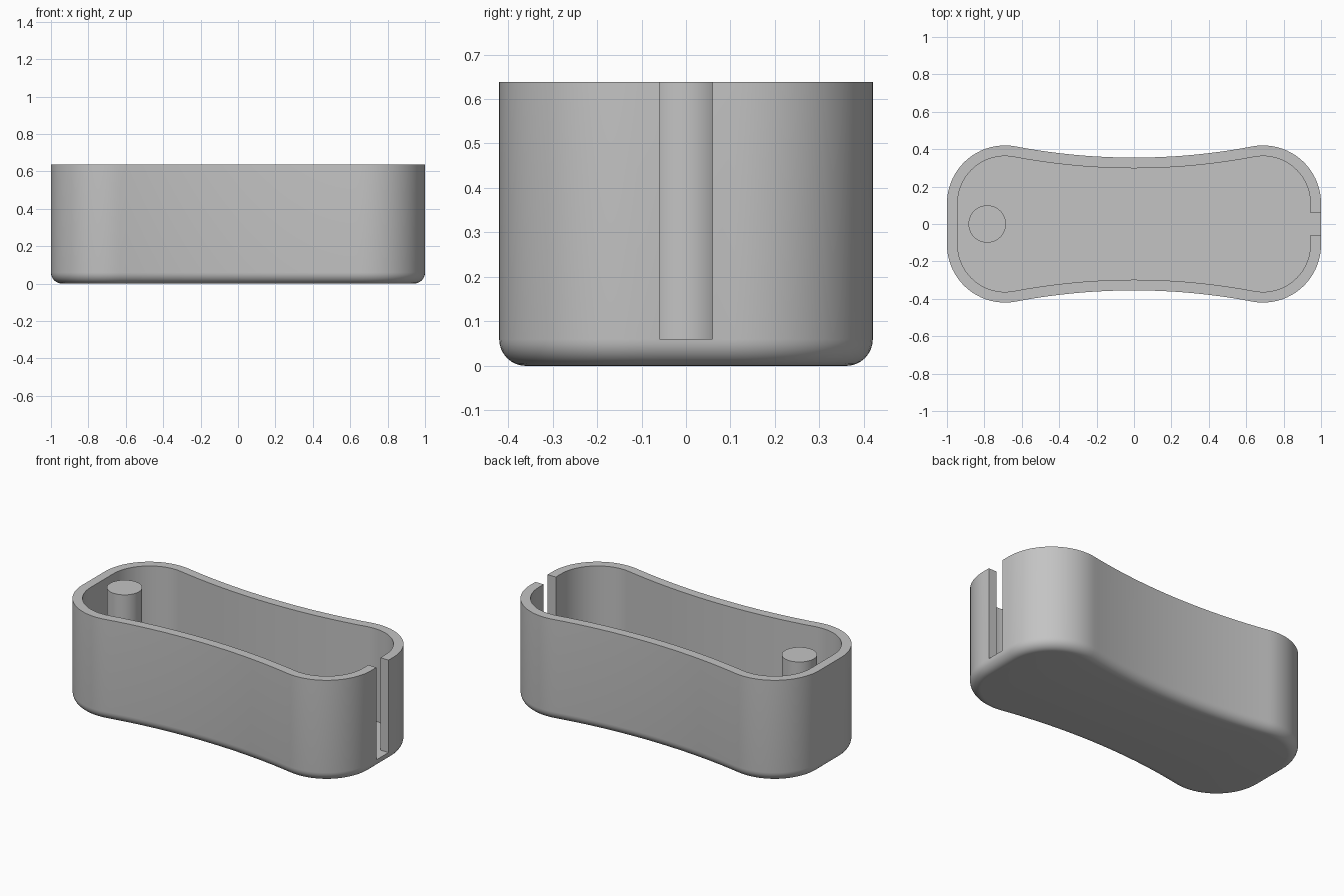
import bpy, bmesh
from math import sin, cos, asin, pi, radians

cube = bpy.data.objects.get("Cube")
if cube:
    bpy.data.objects.remove(cube, do_unlink=True)

HEIGHT, WALL, FILLET, FLOOR = 0.638, 0.057, 0.06, 0.06
CX, CY, R = 0.69, 0.11, 0.31      # corner arc centre and radius
WAIST = 0.355                     # half depth at the middle
SLOT = 0.06                       # half width of the slot

# Radius of the waist arc that meets the corner arcs tangentially
k = WAIST - CY
BIG = (CX**2 + k**2 - R**2) / (2 * (R - k))
SWEEP = asin(CX / (BIG + R))

grey = bpy.data.materials.new("plain_grey")
grey.use_nodes = True
colour = (0.55, 0.55, 0.55, 1)
grey.diffuse_color = colour
grey.node_tree.nodes["Principled BSDF"].inputs["Base Color"].default_value = colour


def outline(d):
    """Waisted outline moved inwards by d, counter-clockwise from the slot."""
    q = [(CX + R - d, SLOT)]
    n = 20
    for i in range(n + 1):
        a = (pi / 2 + SWEEP) * i / n
        q.append((CX + (R - d) * cos(a), CY + (R - d) * sin(a)))
    for i in range(1, n + 1):
        a = SWEEP * (1 - i / n)
        q.append(((BIG + d) * sin(a), WAIST + BIG - (BIG + d) * cos(a)))
    half = q + [(-x, y) for x, y in q[-2::-1]]
    return half + [(-x, -y) for x, y in half]


def finish(name, bm):
    bmesh.ops.recalc_face_normals(bm, faces=bm.faces[:])
    mesh = bpy.data.meshes.new(name)
    bm.to_mesh(mesh)
    bm.free()
    mesh.materials.append(grey)
    ob = bpy.data.objects.new(name, mesh)
    bpy.context.collection.objects.link(ob)
    bpy.ops.object.select_all(action='DESELECT')
    ob.select_set(True)
    bpy.context.view_layer.objects.active = ob
    bpy.ops.object.shade_smooth_by_angle(angle=radians(30))
    return ob


# Tray: rounded base, outer wall, rim, inner wall and floor
bm = bmesh.new()
steps = 8
levels = [(FILLET * (1 - sin(t)), FILLET * (1 - cos(t)))
          for t in (pi / 2 * i / steps for i in range(steps + 1))]
levels += [(0, HEIGHT), (WALL, HEIGHT), (WALL, FLOOR)]
rings = [[bm.verts.new((x, y, z)) for x, y in outline(d)] for d, z in levels]
count = len(rings[0])
for level, (a, b) in enumerate(zip(rings, rings[1:])):
    for i in range(count):
        j = (i + 1) % count
        if level >= steps and j == 0:
            continue              # leave the slot open
        bm.faces.new((a[i], a[j], b[j], b[i]))
bm.faces.new(rings[0])
bm.faces.new(rings[-1])

# Slot sill and cheeks
outer_low, outer_top, inner_top, inner_low = rings[-4:]
bm.faces.new((outer_low[-1], outer_low[0], inner_low[0], inner_low[-1]))
for i in (0, -1):
    bm.faces.new((outer_low[i], outer_top[i], inner_top[i], inner_low[i]))
finish("tray", bm)

# Round post standing inside one end
bm = bmesh.new()
bmesh.ops.create_cone(bm, cap_ends=True, segments=48, radius1=0.1, radius2=0.1,
                      depth=HEIGHT - FLOOR + 0.01)
post = finish("post", bm)
post.location = (-0.785, 0, (HEIGHT + FLOOR - 0.01) / 2)
